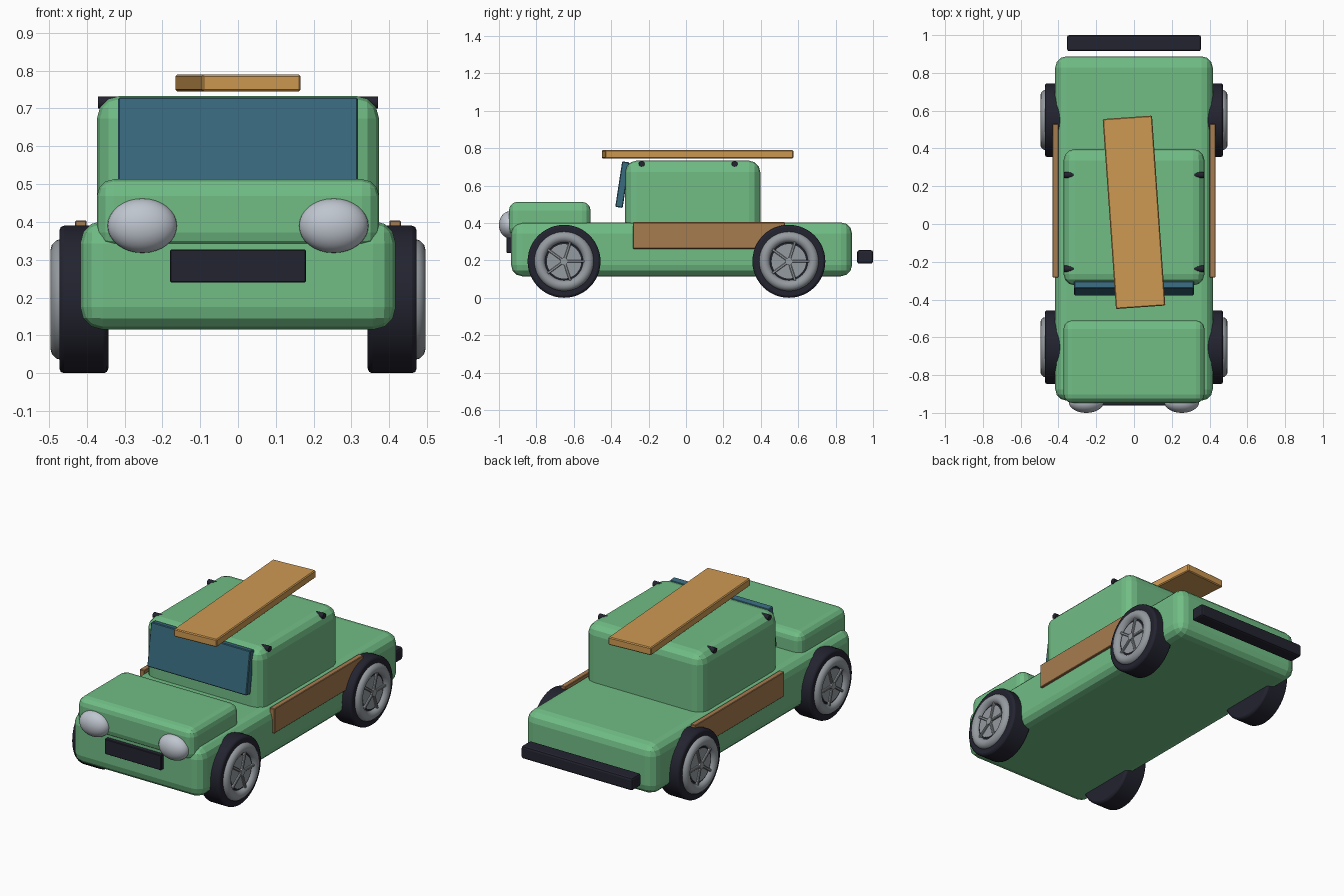
import bpy, math
from mathutils import Matrix

if "Cube" in bpy.data.objects:
    bpy.data.objects.remove(bpy.data.objects["Cube"])


def mat(name, rgb):
    m = bpy.data.materials.new(name)
    m.diffuse_color = (*rgb, 1)
    m.use_nodes = True
    m.node_tree.nodes["Principled BSDF"].inputs["Base Color"].default_value = m.diffuse_color
    return m


GREEN = mat("green paint", (0.165, 0.51, 0.235))
DARK = mat("dark rubber", (0.017, 0.017, 0.03))
STEEL = mat("wheel grey", (0.30, 0.325, 0.35))
LAMP = mat("lamp silver", (0.52, 0.56, 0.62))
GLASS = mat("blue glass", (0.04, 0.145, 0.21))
PLANK = mat("light wood", (0.62, 0.32, 0.085))
PANEL = mat("brown wood", (0.39, 0.20, 0.08))


def finish(name, m, smooth=None):
    o = bpy.context.object
    o.name = name
    o.data.materials.append(m)
    if smooth:
        bpy.ops.object.shade_smooth_by_angle(angle=math.radians(smooth))
    return o


def bevel(o, width, segments):
    b = o.modifiers.new("bevel", "BEVEL")
    b.width, b.segments = width, segments


def box(name, lo, hi, m, bev=0.0, seg=3, rot=(0, 0, 0)):
    c = [(a + b) / 2 for a, b in zip(lo, hi)]
    bpy.ops.mesh.primitive_cube_add(size=1, location=c, rotation=rot)
    o = finish(name, m)
    o.data.transform(Matrix.Diagonal([b - a for a, b in zip(lo, hi)] + [1]))
    if bev:
        bevel(o, bev, seg)
    return o


def disc(name, x0, x1, y, z, r, m, bev=0.0, verts=48):
    bpy.ops.mesh.primitive_cylinder_add(vertices=verts, radius=r, depth=abs(x1 - x0),
                                        location=((x0 + x1) / 2, y, z),
                                        rotation=(0, math.pi / 2, 0))
    o = finish(name, m, 40)
    if bev:
        bevel(o, bev, 2)
        o.modifiers[-1].limit_method = "ANGLE"
    return o


# bodywork
box("body", (-0.417, -0.935, 0.115), (0.417, 0.888, 0.403), GREEN, 0.06)
box("hood", (-0.373, -0.947, 0.327), (0.373, -0.51, 0.513), GREEN, 0.045)
box("cabin", (-0.373, -0.325, 0.32), (0.373, 0.397, 0.733), GREEN, 0.06)

# windscreen leaning back
box("windscreen", (-0.317, -0.36, 0.482), (0.317, -0.32, 0.728), GLASS, 0.004, 1,
    (-0.15, 0, 0))

# grille and rear bumper
box("grille", (-0.18, -0.96, 0.24), (0.18, -0.92, 0.327), DARK, 0.003, 1)
box("rear_bumper", (-0.355, 0.915, 0.182), (0.355, 1.0, 0.255), DARK, 0.012, 2)

# roof bars and the board lying across them
for label, y in (("front", -0.237), ("rear", 0.26)):
    disc(label + "_roof_bar", -0.37, 0.37, y, 0.716, 0.016, DARK, verts=16)
box("roof_board", (-0.131, -0.442, 0.745), (0.131, 0.566, 0.79), PLANK, 0.005, 1,
    (0, 0, 0.07))

for side, s in (("left", -1), ("right", 1)):
    # wooden side panel
    xs = sorted((s * 0.40, s * 0.431))
    box(side + "_side_panel", (xs[0], -0.283, 0.262), (xs[1], 0.53, 0.404), PANEL, 0.003, 1)
    # headlight
    bpy.ops.mesh.primitive_uv_sphere_add(segments=32, ring_count=16,
                                         location=(s * 0.253, -0.943, 0.39))
    lamp = finish(side + "_headlight", LAMP, 60)
    lamp.data.transform(Matrix.Diagonal((0.092, 0.057, 0.072, 1)))
    # wheels: tyre, rim ring, hub plate and spokes
    for end, y in (("front", -0.652), ("rear", 0.55)):
        tag = f"{end}_{side}_"
        z = 0.195
        disc(tag + "tyre", s * 0.343, s * 0.472, y, z, 0.195, DARK, 0.012)
        bpy.ops.mesh.primitive_torus_add(major_radius=0.13, minor_radius=0.03,
                                         major_segments=48, minor_segments=12,
                                         location=(s * 0.466, y, z),
                                         rotation=(0, math.pi / 2, 0))
        finish(tag + "rim", STEEL, 60)
        disc(tag + "hub_plate", s * 0.45, s * 0.476, y, z, 0.092, STEEL)
        disc(tag + "hub_cap", s * 0.47, s * 0.488, y, z, 0.02, STEEL, verts=16)
        for i in range(5):
            a = i * math.tau / 5
            p = (s * 0.478, y + 0.055 * math.cos(a), z + 0.055 * math.sin(a))
            spoke = box(f"{tag}spoke_{i + 1}", (-0.008, -0.055, -0.007),
                        (0.008, 0.055, 0.007), STEEL, 0.003, 1, (a, 0, 0))
            spoke.location = p
